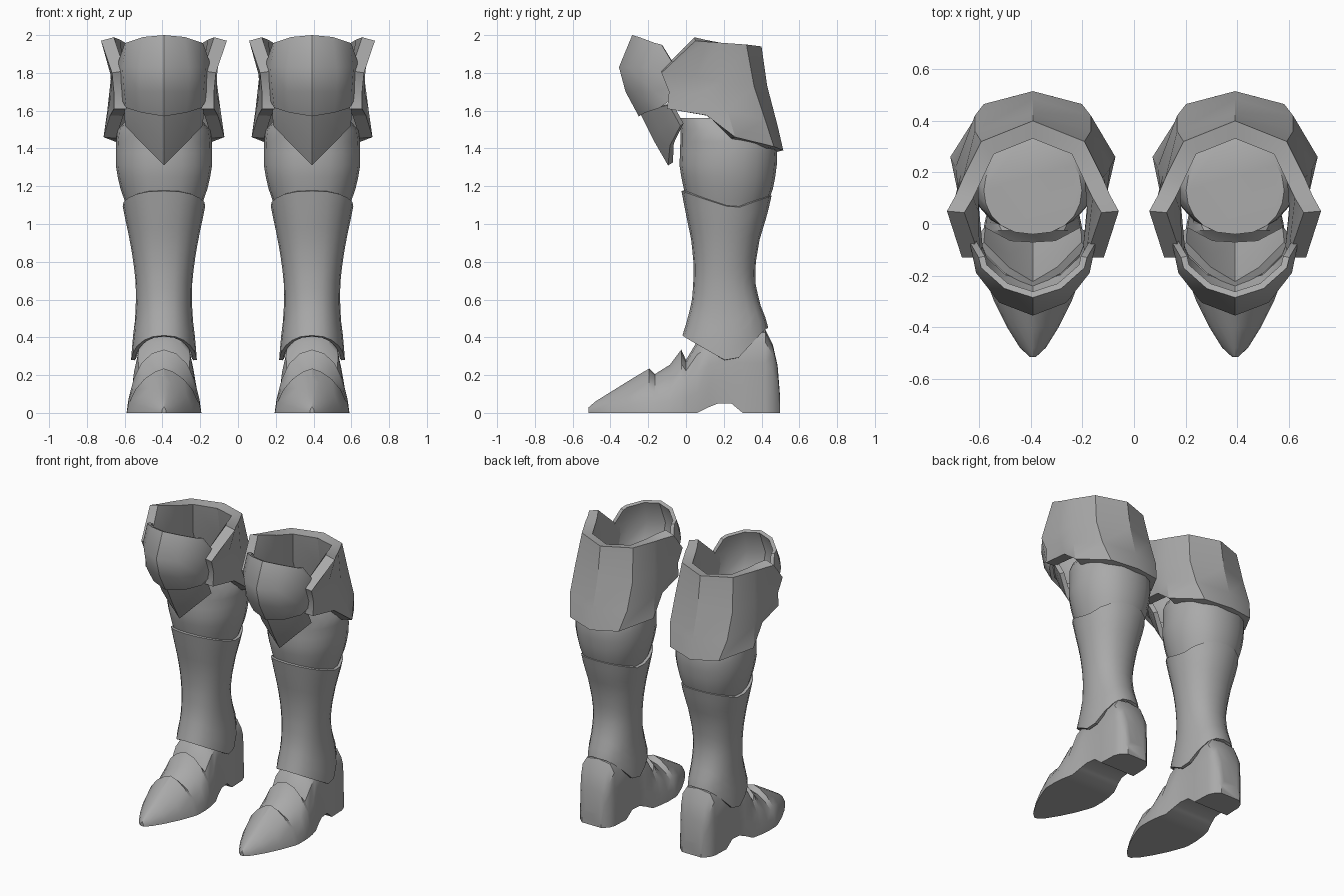
import bpy, bmesh, math

if "Cube" in bpy.data.objects:
    bpy.data.objects.remove(bpy.data.objects["Cube"])

steel = bpy.data.materials.new("steel grey")
steel.diffuse_color = (0.40, 0.40, 0.40, 1)
steel.use_nodes = True
steel.node_tree.nodes["Principled BSDF"].inputs["Base Color"].default_value = steel.diffuse_color
CENTRE = 0.392          # distance of each boot from the middle


def finish(name, bm, thickness=0, angle=35):
    """Clean the mesh, thicken it and place one copy per leg."""
    bmesh.ops.remove_doubles(bm, verts=bm.verts, dist=0.0005)
    bmesh.ops.recalc_face_normals(bm, faces=bm.faces)
    mesh = bpy.data.meshes.new(name)
    bm.to_mesh(mesh)
    bm.free()
    mesh.materials.append(steel)
    for side, sign in (("left", 1), ("right", -1)):
        ob = bpy.data.objects.new(f"{side}_{name}", mesh.copy())
        ob.location.x = sign * CENTRE
        bpy.context.collection.objects.link(ob)
        bpy.ops.object.select_all(action='DESELECT')
        bpy.context.view_layer.objects.active = ob
        ob.select_set(True)
        if thickness:
            mod = ob.modifiers.new("thickness", 'SOLIDIFY')
            mod.thickness = thickness
            mod.offset = -1
            bpy.ops.object.modifier_apply(modifier=mod.name)
        bpy.ops.object.shade_smooth_by_angle(angle=math.radians(angle))


def grid(bm, rows, closed=False):
    """Skin a list of equal-length point rows."""
    vs = [[bm.verts.new(p) for p in r] for r in rows]
    n = len(rows[0])
    for a, b in zip(vs, vs[1:]):
        for i in range(n if closed else n - 1):
            j = (i + 1) % n
            bm.faces.new((a[i], a[j], b[j], b[i]))
    return vs


def plate(name, columns, thickness, angle=35):
    """Curved plate from half its columns, middle column first."""
    mirror = [[(-x, y, z) for x, y, z in c] for c in columns[:0:-1]]
    bm = bmesh.new()
    grid(bm, mirror + columns)
    # make the outside face away from the leg axis
    bmesh.ops.recalc_face_normals(bm, faces=bm.faces)
    out = sum(f.normal.x * f.calc_center_median().x
              + f.normal.y * (f.calc_center_median().y - 0.1) for f in bm.faces)
    if out < 0:
        bmesh.ops.reverse_faces(bm, faces=bm.faces)
    mesh_finish(name, bm, thickness, angle)


def mesh_finish(name, bm, thickness, angle):
    # open shells keep the orientation chosen above
    keep = bmesh.ops.recalc_face_normals
    flip_ref = [f.normal.copy() for f in bm.faces]
    keep(bm, faces=bm.faces)
    bm.faces.ensure_lookup_table()
    if flip_ref[0].dot(bm.faces[0].normal) < 0:
        thickness = -thickness
    finish(name, bm, thickness, angle)


def section(levels, z):
    """Interpolate (front y, back y, half width) at height z."""
    z = min(max(z, levels[0][0]), levels[-1][0])
    for a, b in zip(levels, levels[1:]):
        if z <= b[0]:
            t = (z - a[0]) / (b[0] - a[0])
            return [p + (q - p) * t for p, q in zip(a[1:], b[1:])]


def tube(levels, bottom, top, steps, n=20):
    """Rings of a shaped tube whose rims are functions of front-back position."""
    rows = []
    for k in range(steps + 1):
        row = []
        for i in range(n):
            a = 2 * math.pi * i / n
            s = -math.cos(a)                    # -1 front, +1 back
            z = bottom(s) + (top(s) - bottom(s)) * k / steps
            f, b, w = section(levels, z)
            x = math.copysign(abs(math.sin(a)) ** 0.85, math.sin(a)) * w
            row.append((x, (f + b) / 2 + s * (b - f) / 2, z))
        rows.append(row)
    return rows


def rim(points):
    return lambda s: section(points, s)[0]


# calf: padded leg between greave and knee, closed on top
calf = [(1.0, .04, .39, .17), (1.1, .01, .43, .20), (1.2, -.015, .465, .235),
        (1.3, -.035, .48, .255), (1.42, -.03, .485, .255),
        (1.5, -.03, .43, .245), (1.56, -.04, .30, .19)]
bm = bmesh.new()
rings = grid(bm, tube(calf, lambda s: 1.0, lambda s: 1.56, 9), True)
bm.faces.new(rings[-1])
bm.faces.new(rings[0])
finish("calf", bm)

# greave: shin tube with dipped rims
greave = [(.27, -.03, .44, .175), (.40, -.022, .437, .165), (.47, 0, .435, .155),
          (.58, .03, .39, .148), (.70, .04, .365, .15), (.80, .04, .37, .162),
          (.92, .027, .39, .182), (1.05, .0, .43, .21), (1.18, -.025, .46, .235)]
bm = bmesh.new()
grid(bm, tube(greave, rim([(-1, .41), (-.7, .37), (0, .28), (.3, .29), (.9, .44), (1, .45)]),
              rim([(-1, 1.175), (-.5, 1.13), (.2, 1.08), (.9, 1.14), (1, 1.15)]), 12), True)
finish("greave", bm, 0.02)

# shoe: sections along its length (y, half width, underside, top, squareness)
stations = [(-.515, .012, 0, .03, 0), (-.48, .05, 0, .06, 0), (-.40, .10, 0, .11, 0),
            (-.30, .15, 0, .172, 0), (-.195, .19, 0, .235, 0), (-.165, .197, 0, .205, 0),
            (-.085, .198, 0, .255, .1), (-.025, .192, 0, .335, .2), (.0, .188, 0, .28, .4),
            (.06, .175, 0, .38, .6), (.12, .158, .03, .42, .7), (.17, .147, .05, .42, .8),
            (.24, .14, .05, .43, .9), (.30, .135, 0, .44, 1), (.42, .13, 0, .44, 1),
            (.46, .115, 0, .36, 1), (.485, .09, 0, .25, 1), (.497, .075, 0, .10, 1)]
ROUND = [(1, 0), (.95, .25), (.80, .52), (.55, .76), (.25, .93)]
SQUARE = [(1, 0), (1, .3), (.98, .6), (.95, .85), (.7, .97)]
rows = []
for y, w, lo, hi, q in stations:
    half = [(w * (a[0] + (b[0] - a[0]) * q), y, lo + (hi - lo) * (a[1] + (b[1] - a[1]) * q))
            for a, b in zip(ROUND, SQUARE)]
    rows.append(half + [(0, y, hi)] + [(-x, yy, z) for x, yy, z in half[::-1]])
bm = bmesh.new()
ends = grid(bm, rows, True)
bm.faces.new(ends[0])
bm.faces.new(ends[-1])
finish("shoe", bm, 0, 32)

# cuff: thick flared shell around the back of the knee
plate("cuff", [
    [(0, .40, 1.94), (0, .43, 1.73), (0, .485, 1.52), (0, .515, 1.39)],
    [(.20, .32, 1.95), (.225, .36, 1.73), (.225, .42, 1.55), (.19, .465, 1.41)],
    [(.27, .18, 1.96), (.28, .19, 1.75), (.30, .22, 1.60), (.32, .26, 1.46)],
    [(.30, .11, 1.965), (.28, .05, 1.78), (.28, .07, 1.69), (.285, .11, 1.575)],
    [(.333, .05, 1.97), (.275, -.13, 1.80), (.265, -.09, 1.70), (.265, -.10, 1.61)],
], 0.07, 30)

# kneecap: domed upper plate
plate("kneecap", [
    [(0, -.285, 2.0), (0, -.355, 1.83), (0, -.32, 1.70), (0, -.25, 1.57)],
    [(.11, -.25, 1.99), (.13, -.305, 1.83), (.13, -.275, 1.70), (.12, -.215, 1.59)],
    [(.20, -.17, 1.96), (.22, -.19, 1.83), (.21, -.17, 1.70), (.20, -.14, 1.615)],
    [(.21, -.13, 1.95), (.245, -.07, 1.85), (.23, -.07, 1.73), (.22, -.09, 1.65)],
], 0.025)

# knee point: pointed plate under the kneecap
plate("knee_point", [
    [(0, -.25, 1.60), (0, -.17, 1.44), (0, -.095, 1.31)],
    [(.11, -.19, 1.61), (.11, -.14, 1.50), (.105, -.085, 1.415)],
    [(.21, -.09, 1.63), (.21, -.06, 1.575), (.205, -.03, 1.52)],
], 0.03)
